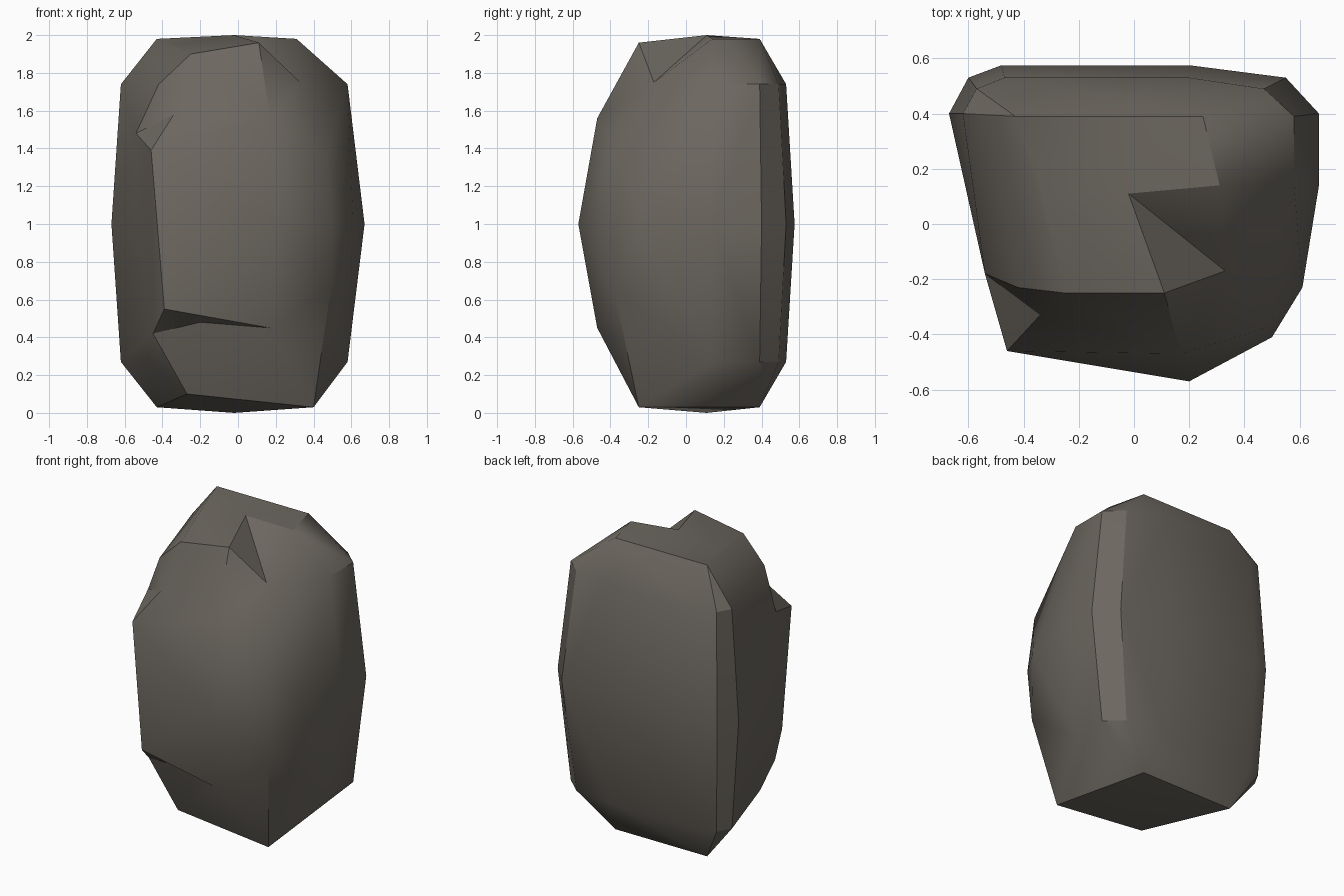
import bpy
import bmesh
from mathutils import Vector

old = bpy.data.objects.get("Cube")
if old:
    bpy.data.objects.remove(old, do_unlink=True)

# Named corners around the chipped areas of the stone
corners = {
    "crown": (-.02, .11, 2),
    "crown_front": (.11, -.25, 1.96),
    "crown_side": (.31, .14, 1.98),
    "shoulder": (.58, .14, 1.74),
    "upper_keel": (.17, -.47, 1.56),
    "upper_edge": (.47, -.38, 1.37),
    "spur": (-.46, -.46, 1.39),
    "spur_back": (-.54, -.18, 1.48),
    "spur_top": (-.42, -.23, 1.74),
    "brow": (-.25, -.25, 1.9),
    "chin": (-.39, -.46, .55),
    "chin_side": (-.45, -.3, .42),
    "lower_keel": (.17, -.47, .45),
    "front_foot": (-.27, -.25, .1),
    "side_foot": (.4, -.25, .03),
    "base": (-.02, .11, 0),
}

# Broad outline at half height, running around from the back
waist = [(-.67, .4), (-.6, .53), (-.48, .575), (.2, .575), (.55, .53),
         (.67, .4), (.67, .14), (.61, -.23), (.5, -.41), (.2, -.57),
         (-.42, -.46), (-.54, -.18)]

# Narrower outlines shared by the upper and lower halves
back_shoulder = [(-.62, .4), (-.57, .49), (-.47, .53), (.2, .53),
                 (.47, .49), (.58, .39)]
back_rim = [(-.43, .39), (.25, .39)]


def ring(outline, height):
    return [(x, y, height) for x, y in outline]


loose_points = ring(waist, 1)
for height in (.27, 1.74):
    loose_points += ring(back_shoulder, height)
for height in (.03, 1.98):
    loose_points += ring(back_rim, height)
loose_points += [(-.33, .11, 1.95), (.58, .14, .27), (.49, -.38, .65),
                 (-.48, -.1, .3)]

# Wrap the points in a faceted shell
bm = bmesh.new()
named = {name: bm.verts.new(co) for name, co in corners.items()}
for co in loose_points:
    bm.verts.new(co)
bmesh.ops.convex_hull(bm, input=list(bm.verts), use_existing_faces=False)


def chip(names, bottom):
    """Sink the facets spanned by the named corners to one low point."""
    border = {named[n] for n in names.split()}
    facets = [f for f in bm.faces if all(v in border for v in f.verts)]
    if not facets:
        return
    if len(facets) > 1:
        facets = bmesh.ops.dissolve_faces(bm, faces=facets)["region"]
    for v in bmesh.ops.poke(bm, faces=facets)["verts"]:
        v.co = Vector(bottom)


# Broken notches: top corner, above the spur, under the chin
chip("crown crown_front crown_side shoulder upper_keel upper_edge",
     (.33, -.17, 1.75))
chip("spur spur_back spur_top brow upper_keel", (-.34, -.33, 1.58))
chip("chin chin_side front_foot lower_keel", (-.2, -.4, .48))

# Clean up the shell
bmesh.ops.delete(bm, geom=[v for v in bm.verts if not v.link_faces],
                 context="VERTS")
bmesh.ops.remove_doubles(bm, verts=list(bm.verts), dist=.001)
bmesh.ops.recalc_face_normals(bm, faces=list(bm.faces))

mesh = bpy.data.meshes.new("boulder")
bm.to_mesh(mesh)
bm.free()
boulder = bpy.data.objects.new("boulder", mesh)
bpy.context.collection.objects.link(boulder)

# Warm dark grey stone
stone = bpy.data.materials.new("warm grey stone")
stone.use_nodes = True
colour = (.15, .135, .115, 1)
stone.diffuse_color = colour
stone.node_tree.nodes["Principled BSDF"].inputs["Base Color"].default_value = colour
mesh.materials.append(stone)

# Soft facets with crisp broken edges
bpy.ops.object.select_all(action="DESELECT")
boulder.select_set(True)
bpy.context.view_layer.objects.active = boulder
bpy.ops.object.shade_smooth_by_angle(angle=.55)
